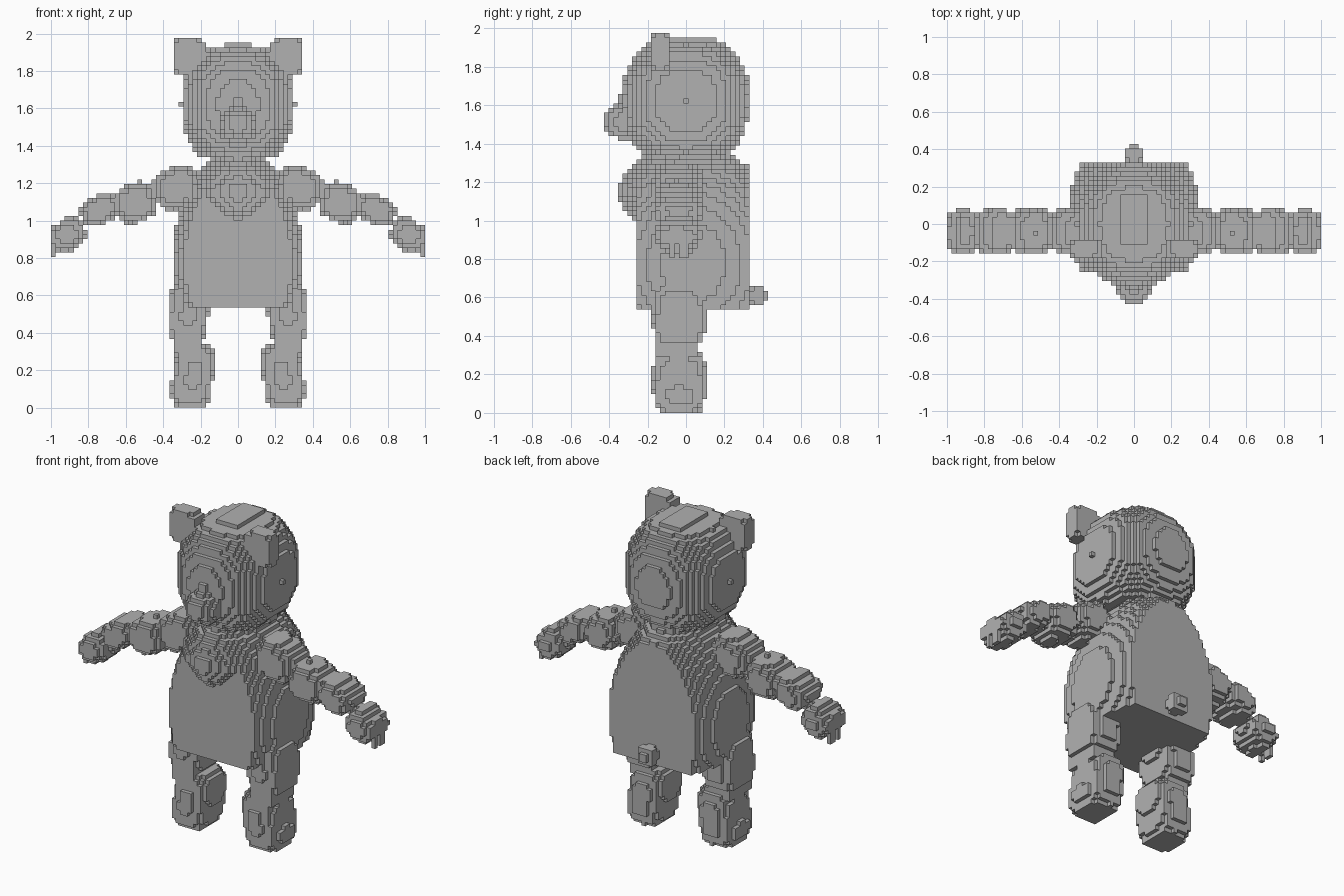
import bpy, bmesh, math
from mathutils import Vector

cube = bpy.data.objects.get("Cube")
if cube:
    bpy.data.objects.remove(cube)

V = 2 / 82            # voxel edge
Y0 = -17.5 * V        # grid origin in depth

grey = bpy.data.materials.new("warm_grey")
grey.use_nodes = True
colour = (0.44, 0.44, 0.44, 1)
grey.diffuse_color = colour
grey.node_tree.nodes["Principled BSDF"].inputs["Base Color"].default_value = colour


def blob(c, r, p=2, tilt=0, lo=(-2, -2, -2), hi=(2, 2, 2)):
    """Superellipsoid, tilted about the depth axis and clipped to a box."""
    cs, sn = math.cos(math.radians(tilt)), math.sin(math.radians(tilt))

    def inside(q):
        if any(q[i] < lo[i] or q[i] > hi[i] for i in range(3)):
            return False
        x, y, z = (q[i] - c[i] for i in range(3))
        x, z = x * cs - z * sn, x * sn + z * cs
        return sum(abs(d / s) ** p for d, s in zip((x, y, z), r)) <= 1

    reach = max(r[0], r[2]) * 1.3 if tilt else 0
    ext = (max(r[0], reach), r[1], max(r[2], reach))
    return inside, Vector(c) - Vector(ext), Vector(c) + Vector(ext)


def box(a, b):
    c = [(u + v) / 2 for u, v in zip(a, b)]
    r = [(v - u) / 2 for u, v in zip(a, b)]
    return blob(c, r, 60)


def voxels(shapes):
    """Grid cells whose centres lie in any of the shapes."""
    cells = set()
    off = (0, Y0, 0)
    for inside, a, b in shapes:
        lo = [math.floor((a[i] - off[i]) / V) for i in range(3)]
        hi = [math.ceil((b[i] - off[i]) / V) for i in range(3)]
        for i in range(lo[0], hi[0]):
            for j in range(lo[1], hi[1]):
                for k in range(max(lo[2], 0), hi[2]):
                    q = ((i + .5) * V, Y0 + (j + .5) * V, (k + .5) * V)
                    if inside(q):
                        cells.add((i, j, k))
    return cells


def build(name, shapes, flip=False):
    cells = voxels(shapes)
    if flip:
        cells = {(-1 - i, j, k) for i, j, k in cells}
    bm = bmesh.new()
    verts = {}

    def corner(p):
        if p not in verts:
            verts[p] = bm.verts.new((p[0] * V, Y0 + p[1] * V, p[2] * V))
        return verts[p]

    # One quad wherever a filled cell meets an empty one
    for cell in cells:
        for axis in range(3):
            for side in (0, 1):
                other = list(cell)
                other[axis] += 2 * side - 1
                if tuple(other) in cells:
                    continue
                u, w = (axis + 1) % 3, (axis + 2) % 3
                loop = []
                for du, dw in ((0, 0), (1, 0), (1, 1), (0, 1)):
                    p = list(cell)
                    p[axis] += side
                    p[u] += du
                    p[w] += dw
                    loop.append(corner(tuple(p)))
                bm.faces.new(loop if side else loop[::-1])
    bmesh.ops.dissolve_limit(bm, angle_limit=0.02, verts=bm.verts[:], edges=bm.edges[:])
    mesh = bpy.data.meshes.new(name)
    bm.to_mesh(mesh)
    bm.free()
    mesh.materials.append(grey)
    bpy.context.collection.objects.link(bpy.data.objects.new(name, mesh))


def pair(name, shapes):
    build("left_" + name, shapes)
    build("right_" + name, shapes, True)


# Trunk: ellipsoid cut flat at front, back, bottom and neck
build("torso", [blob((0, .04, .78), (.35, .5, .605), 2, 0,
                     (-1, -.244, .525), (1, .318, 1.35))])
build("chest_tuft", [blob((0, -.15, 1.15), (.25, .21, .22), 1.45)])
build("tail", [blob((0, .37, .61), (.055, .058, .058))])

# Head with crown bump and pointed muzzle
build("head", [blob((0, 0, 1.625), (.305, .33, .335), 2.4, 0,
                    (-1, -.32, 1.345), (1, .32, 1.925)),
               box((-.075, -.12, 1.9), (.075, .147, 1.95))])
build("muzzle", [blob((0, -.28, 1.515), (.11, .152, .105)),
                 blob((0, -.3, 1.58), (.055, .07, .09))])
pair("ear", [blob((.257, -.13, 1.875), (.092, .055, .105), 3.5, 0),
             box((.2, -.15, 1.75), (.27, -.07, 1.83))])

# Arms: a chain of tilted rounded blocks
yc, ry = -.04, .125
pair("upper_arm", [blob((.325, yc, 1.178), (.13, ry, .11), 3, 22)])
pair("elbow", [blob((.55, yc, 1.095), (.112, ry, .102), 3, 22)])
pair("forearm", [blob((.74, yc, 1.06), (.105, ry, .077), 3, 28)])
pair("hand", [blob((.912, yc, .925), (.095, ry - .01, .08), 3, 40)])
for n, y in enumerate((-.075, -.012)):
    pair(f"claw_{n + 1}", [box((.974, y - .02, .8), (1, y + .02, .92)),
                           box((.925, y - .02, .83), (.95, y + .02, .9))])

# Legs: two rounded blocks and a thin joint
pair("thigh", [blob((.265, -.035, .51), (.108, .137, .18), 3.5, -4,
                    (0, -1, .355), (1, 1, .67))])
pair("knee", [box((.2, -.15, .3), (.33, .07, .38))])
pair("shin", [blob((.24, -.035, .17), (.108, .137, .185), 3.5, -8,
                   (0, -1, 0), (1, 1, .335))])
